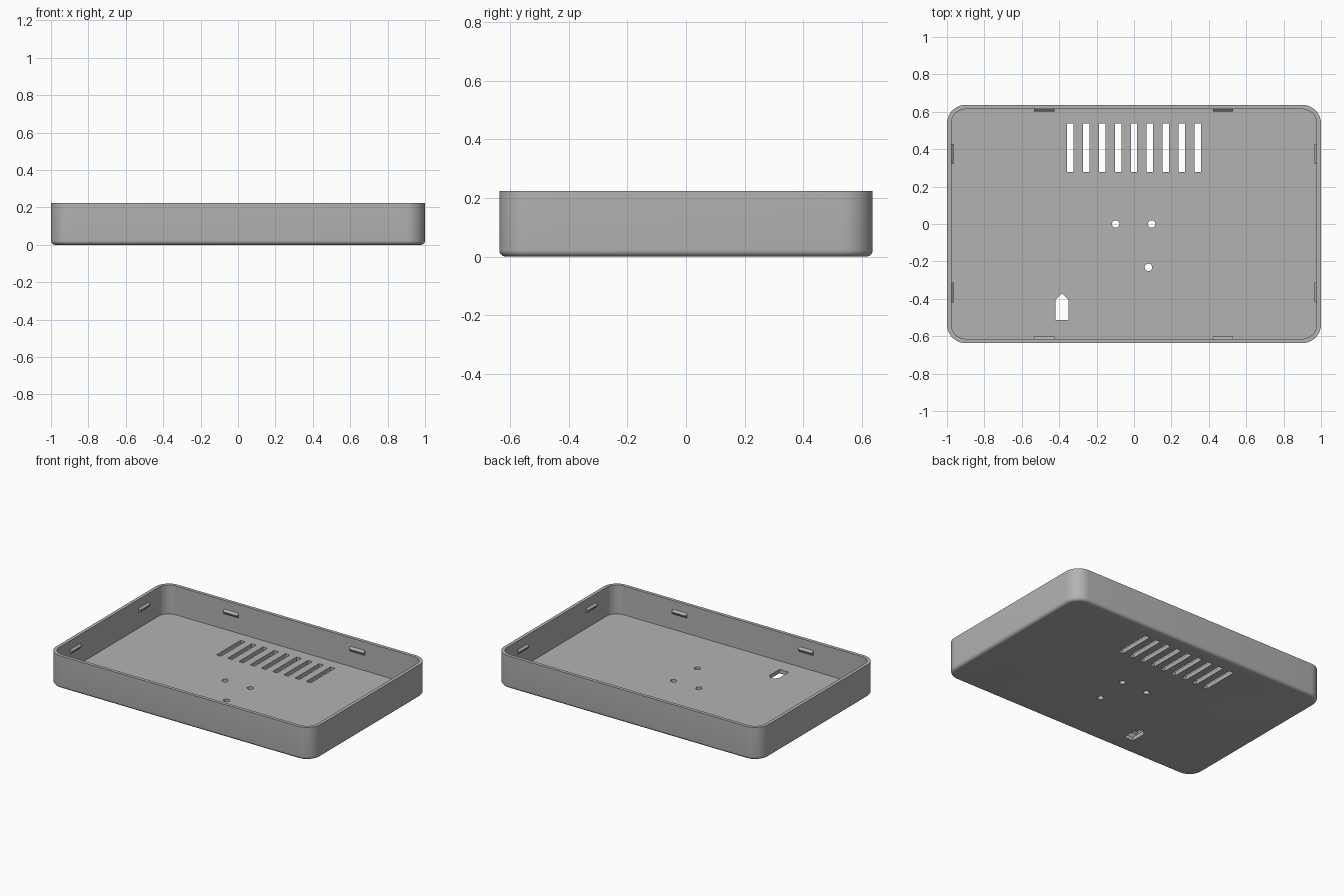
import bpy, bmesh, math

cube = bpy.data.objects.get("Cube")
if cube:
    bpy.data.objects.remove(cube, do_unlink=True)

HX, HY, H = 1.0, 0.637, 0.224
WALL, FLOOR, CORNER, FILLET = 0.023, 0.027, 0.1, 0.022

grey = bpy.data.materials.new("grey plastic")
grey.use_nodes = True
colour = (0.45, 0.45, 0.45, 1)
grey.diffuse_color = colour
grey.node_tree.nodes["Principled BSDF"].inputs["Base Color"].default_value = colour


def finish(name, bm):
    bmesh.ops.recalc_face_normals(bm, faces=bm.faces)
    mesh = bpy.data.meshes.new(name)
    bm.to_mesh(mesh)
    bm.free()
    mesh.materials.append(grey)
    obj = bpy.data.objects.new(name, mesh)
    bpy.context.collection.objects.link(obj)
    return obj


def ring(bm, inset, z, steps=10):
    """Rounded rectangle of vertices, inset from the outer outline."""
    r = CORNER - inset
    verts = []
    for q, (sx, sy) in enumerate([(1, 1), (-1, 1), (-1, -1), (1, -1)]):
        for i in range(steps + 1):
            a = math.pi / 2 * (q + i / steps)
            verts.append(bm.verts.new((sx * (HX - CORNER) + r * math.cos(a),
                                       sy * (HY - CORNER) + r * math.sin(a), z)))
    return verts


def prism(bm, outline, to_a, to_b):
    """Solid between two placements of the same 2D outline."""
    a = [bm.verts.new(to_a(*p)) for p in outline]
    b = [bm.verts.new(to_b(*p)) for p in outline]
    bm.faces.new(a[::-1])
    bm.faces.new(b)
    for i in range(len(a)):
        j = (i + 1) % len(a)
        bm.faces.new((a[i], a[j], b[j], b[i]))


# Open tray: filleted underside, outer wall, rim, inner wall, floor
bm = bmesh.new()
rings = []
for i in range(7):
    a = math.pi / 2 * i / 6
    rings.append(ring(bm, FILLET * (1 - math.sin(a)), FILLET * (1 - math.cos(a))))
rings += [ring(bm, 0, H), ring(bm, WALL, H), ring(bm, WALL, FLOOR)]
for lo, hi in zip(rings, rings[1:]):
    for i in range(len(lo)):
        j = (i + 1) % len(lo)
        bm.faces.new((lo[i], lo[j], hi[j], hi[i]))
bm.faces.new(rings[0][::-1])
bm.faces.new(rings[-1])
tray = finish("tray", bm)

# Cutters: vent slots, screw holes and pointed opening
outlines = []
for i in range(9):
    x = (i - 4) * 0.085
    outlines.append([(x - 0.017, 0.277), (x + 0.017, 0.277),
                     (x + 0.017, 0.537), (x - 0.017, 0.537)])
for cx, cy in [(-0.098, 0), (0.094, 0), (0.077, -0.232)]:
    outlines.append([(cx + 0.02 * math.cos(k * math.pi / 12),
                      cy + 0.02 * math.sin(k * math.pi / 12)) for k in range(24)])
outlines.append([(-0.42, -0.512), (-0.349, -0.512), (-0.349, -0.405),
                 (-0.384, -0.37), (-0.42, -0.405)])
bm = bmesh.new()
for outline in outlines:
    prism(bm, outline, lambda x, y: (x, y, -0.05), lambda x, y: (x, y, 0.1))
cutter = finish("floor_cutter", bm)
cutter.hide_render = True
cutter.hide_viewport = True

cut = tray.modifiers.new("openings", "BOOLEAN")
cut.operation = "DIFFERENCE"
cut.solver = "EXACT"
cut.object = cutter
bpy.context.view_layer.objects.active = tray
tray.select_set(True)
bpy.ops.object.modifier_apply(modifier=cut.name)
bpy.data.objects.remove(cutter, do_unlink=True)
bpy.ops.object.shade_smooth_by_angle(angle=math.radians(30))

# Snap ridges on the inner walls: (depth from wall, height) profile
profile = [(-0.005, 0.132), (0, 0.132), (0.013, 0.145),
           (0.013, 0.152), (0, 0.165), (-0.005, 0.165)]
for s, side in [(1, "back"), (-1, "front")]:
    for c, end in [(-0.48, "right"), (0.476, "left")]:
        bm = bmesh.new()
        place = lambda x: (lambda d, z: (x, s * (HY - WALL - d), z))
        prism(bm, profile, place(c - 0.054), place(c + 0.054))
        finish(f"{side}_snap_ridge_{end}", bm)
for s, side in [(1, "left"), (-1, "right")]:
    for c, end in [(-0.367, "front"), (0.374, "back")]:
        bm = bmesh.new()
        place = lambda y: (lambda d, z: (s * (HX - WALL - d), y, z))
        prism(bm, profile, place(c - 0.054), place(c + 0.054))
        finish(f"{side}_snap_ridge_{end}", bm)
